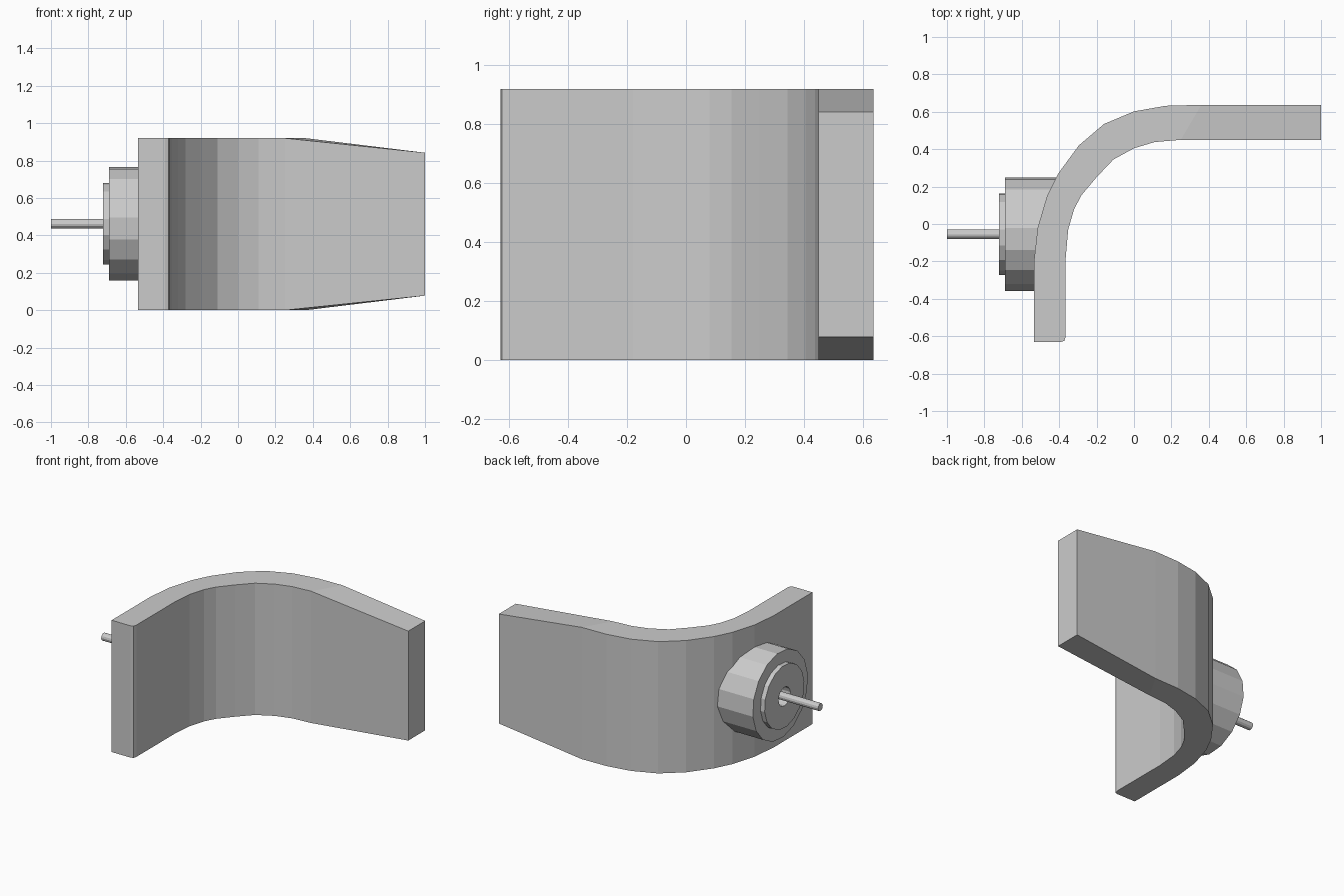
import bpy, bmesh, math

cube = bpy.data.objects.get("Cube")
if cube:
    bpy.data.objects.remove(cube, do_unlink=True)

grey = bpy.data.materials.new("light_grey")
grey.use_nodes = True
colour = (0.6, 0.6, 0.6, 1)
grey.diffuse_color = colour
grey.node_tree.nodes["Principled BSDF"].inputs["Base Color"].default_value = colour


def finish(name, bm):
    bmesh.ops.recalc_face_normals(bm, faces=bm.faces)
    mesh = bpy.data.meshes.new(name)
    bm.to_mesh(mesh)
    bm.free()
    mesh.materials.append(grey)
    obj = bpy.data.objects.new(name, mesh)
    bpy.context.collection.objects.link(obj)
    return obj


def lathe(name, profile, sides, phase=0.0, y=-0.055, z=0.462):
    """Turn (x, radius) points around an axis along x; both ends are capped."""
    bm = bmesh.new()
    rings = []
    for x, r in profile:
        angles = [phase + math.tau * i / sides for i in range(sides)]
        rings.append([bm.verts.new((x, y + r * math.cos(a), z + r * math.sin(a)))
                      for a in angles])
    for a, b in zip(rings, rings[1:]):
        for i in range(sides):
            j = (i + 1) % sides
            bm.faces.new((a[i], a[j], b[j], b[i]))
    bm.faces.new(rings[0])
    bm.faces.new(rings[-1])
    return finish(name, bm)


# Curved plate: outer and inner plan outlines, running from front to far end
HEIGHT, TAPER = 0.92, 0.078
outer = [(-0.535, -0.63), (-0.535, -0.2), (-0.515, -0.02), (-0.465, 0.15),
         (-0.405, 0.27), (-0.295, 0.42), (-0.16, 0.535), (0, 0.602),
         (0.17, 0.632), (0.36, 0.637), (1, 0.637)]
inner = [(-0.39, -0.63), (-0.372, -0.624), (-0.365, -0.6), (-0.365, -0.18),
         (-0.352, -0.03), (-0.32, 0.08), (-0.28, 0.155), (-0.2, 0.25),
         (-0.11, 0.345), (0, 0.405), (0.11, 0.438), (0.25, 0.45), (1, 0.45)]

bm = bmesh.new()
outline = outer + inner[::-1]
low, high = [], []
for x, y in outline:
    inset = TAPER if x == 1 else 0
    low.append(bm.verts.new((x, y, inset)))
    high.append(bm.verts.new((x, y, HEIGHT - inset)))
count = len(outline)
for i in range(count):
    j = (i + 1) % count
    bm.faces.new((low[i], low[j], high[j], high[i]))
# Level bend and tapered arm on the top and bottom
tip = len(outer) - 1
for ring in (low, high):
    bm.faces.new(ring[:tip] + ring[tip + 2:])
    bm.faces.new(ring[tip - 1:tip + 3])
finish("curved_plate", bm)

# Round mount with a raised hub and a recessed bore
lathe("round_mount",
      [(-0.41, 0.305), (-0.69, 0.305), (-0.69, 0.22), (-0.722, 0.22),
       (-0.722, 0.065), (-0.62, 0.065)], 16, math.radians(16))

# Thin shaft
lathe("shaft", [(-1, 0.026), (-0.6, 0.026)], 12)
